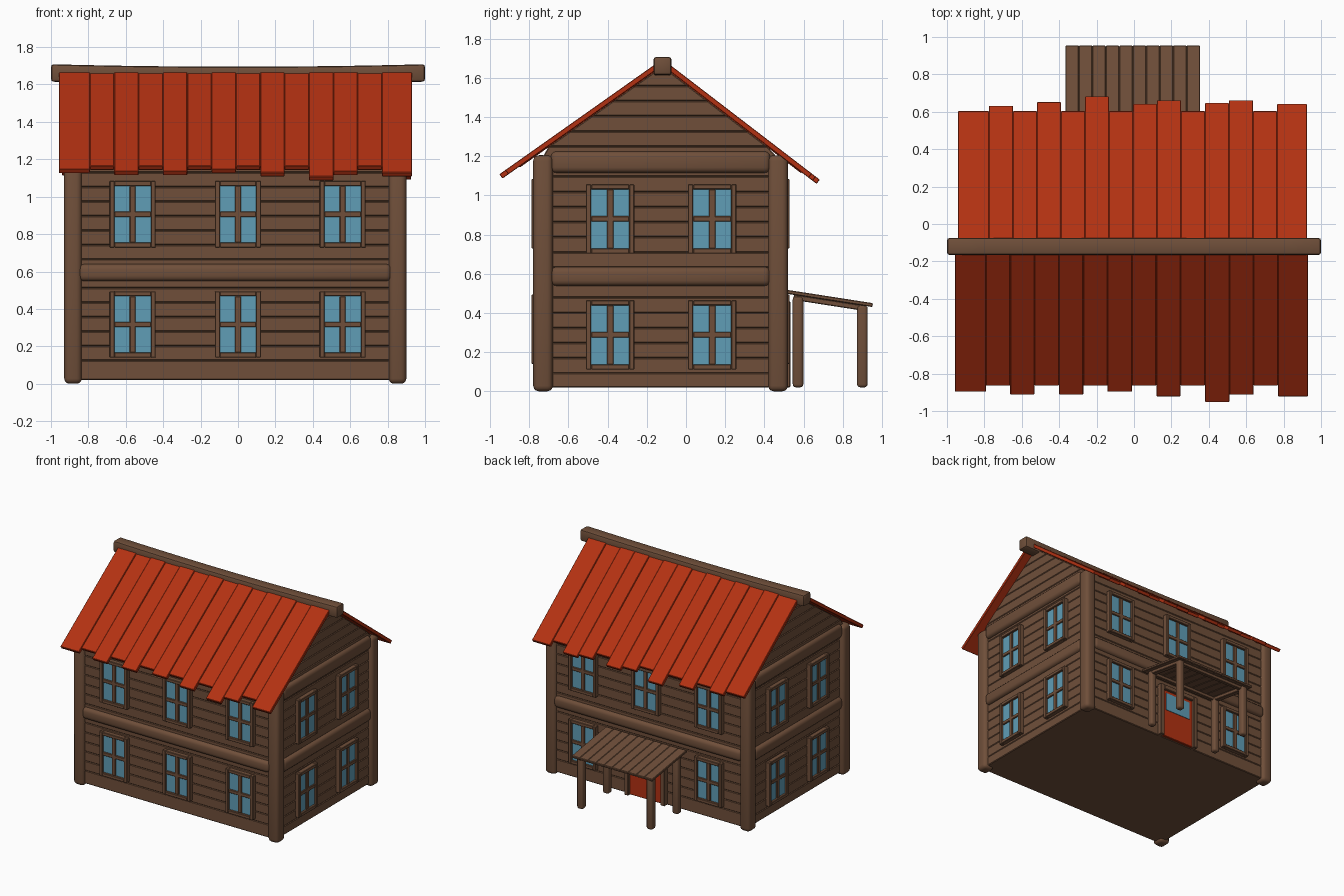
import bpy, bmesh, math
from mathutils import Matrix, Vector

if "Cube" in bpy.data.objects:
    bpy.data.objects.remove(bpy.data.objects["Cube"])


def material(name, rgb):
    m = bpy.data.materials.new(name)
    m.diffuse_color = (*rgb, 1)
    m.use_nodes = True
    m.node_tree.nodes["Principled BSDF"].inputs["Base Color"].default_value = m.diffuse_color
    return m


WOOD = material("brown wood", (0.160, 0.078, 0.042))
RED = material("red paint", (0.450, 0.031, 0.006))
GLASS = material("blue glass", (0.115, 0.340, 0.470))

# House extents (wall surfaces), ridge line and the two roof slopes
X0, X1, Y0, Y1 = -0.893, 0.868, -0.755, 0.495
RIDGE_Y, RIDGE_Z = -0.12, 1.69
SLOPE_F, SLOPE_B = 0.706, 0.767


def add_box(bm, b, bevel=0.0, seg=1, mat=Matrix()):
    """Bevelled box from (x0,x1,y0,y1,z0,z1), moved by a matrix."""
    x0, x1, y0, y1, z0, z1 = b
    m = Matrix.Translation(((x0 + x1) / 2, (y0 + y1) / 2, (z0 + z1) / 2))
    t = bmesh.new()
    bmesh.ops.create_cube(t, size=1, matrix=m @ Matrix.Diagonal((x1 - x0, y1 - y0, z1 - z0, 1)))
    merge(bm, t, bevel, seg, mat)


def merge(bm, t, bevel, seg, mat=Matrix()):
    if bevel:
        bmesh.ops.bevel(t, geom=t.edges[:], offset=bevel, segments=seg, profile=0.5,
                        affect='EDGES', clamp_overlap=True)
    bmesh.ops.transform(t, matrix=mat, verts=t.verts)
    tmp = bpy.data.meshes.new("tmp")
    t.to_mesh(tmp)
    t.free()
    bm.from_mesh(tmp)
    bpy.data.meshes.remove(tmp)


def finish(name, bm, mat):
    bmesh.ops.recalc_face_normals(bm, faces=bm.faces)
    me = bpy.data.meshes.new(name)
    bm.to_mesh(me)
    bm.free()
    me.materials.append(mat)
    ob = bpy.data.objects.new(name, me)
    bpy.context.collection.objects.link(ob)
    return ob


def boxes(name, mat, items, bevel=0.0, seg=1, m=Matrix()):
    bm = bmesh.new()
    for b in items:
        add_box(bm, b, bevel, seg, m)
    return finish(name, bm, mat)


# Floor
boxes("floor", WOOD, [(X0 + 0.01, X1 - 0.01, Y0 + 0.01, Y1 - 0.01, 0.02, 0.05)])

# Horizontal wall planks, front and back
T, PITCH = 0.03, 0.0772
levels = [0.02] + [0.125 + PITCH * i for i in range(15)]
for name, ya, yb in (("front_planks", Y0, Y0 + T), ("back_planks", Y1 - T, Y1)):
    boxes(name, WOOD, [(X0 + 0.01, X1 - 0.01, ya, yb, a, b)
                       for a, b in zip(levels, levels[1:])], 0.005)

# Side planks, with the gable planks cut to the roof slopes
under = RIDGE_Z - 0.03
side_levels = [0.02] + [0.092 + PITCH * i for i in range(20)] + [under - 0.01]
for name, xa in (("left_planks", X0), ("right_planks", X1 - T)):
    bm = bmesh.new()
    for a, b in zip(side_levels, side_levels[1:]):
        t = bmesh.new()
        prof = []
        for z, back in ((a, 0), (a, 1), (b, 1), (b, 0)):
            y = (min(Y1 - 0.01, RIDGE_Y + (under - z) / SLOPE_B) if back
                 else max(Y0 + 0.01, RIDGE_Y - (under - z) / SLOPE_F))
            prof.append(t.verts.new((xa, y, z)))
        f = t.faces.new(prof)
        r = bmesh.ops.extrude_face_region(t, geom=[f])
        bmesh.ops.translate(t, vec=(T, 0, 0),
                            verts=[v for v in r["geom"] if isinstance(v, bmesh.types.BMVert)])
        bmesh.ops.recalc_face_normals(t, faces=t.faces)
        merge(bm, t, 0.005, 1)
    finish(name, bm, WOOD)

# Corner posts
boxes("corner_posts", WOOD, [(x, x + 0.094, y, y + 0.1, 0.0, 1.205)
                             for x in (-0.929, 0.806) for y in (-0.78, 0.42)], 0.028, 3)

# Horizontal beams between storeys and under the gables
boxes("front_back_beams", WOOD, [(-0.85, 0.82, y, y + 0.08, 0.548, 0.64)
                                 for y in (-0.782, 0.442)], 0.028, 3)
boxes("side_beams", WOOD, [(x, x + 0.08, -0.69, 0.43, a, b) for x in (-0.92, 0.815)
                           for a, b in ((0.538, 0.635), (1.115, 1.225))], 0.028, 3)

# Ridge beam with a slight sag
bm = bmesh.new()
add_box(bm, (-1, 1, -0.166, -0.074, 1.615, 1.708), 0.015, 2)
for i in range(-4, 5):
    bmesh.ops.bisect_plane(bm, geom=bm.verts[:] + bm.edges[:] + bm.faces[:],
                           plane_co=(i * 0.2, 0, 0), plane_no=(1, 0, 0))
for v in bm.verts:
    v.co.z -= 0.013 * (1 - v.co.x ** 2)
finish("ridge_beam", bm, WOOD)

# Roof boards: uneven eave ends on each slope
front_ends = [.895, .865, .91, .865, .91, .865, .895, .865, .92, .865, .95, .91, .865, .92]
back_ends = [.605, .63, .605, .65, .605, .68, .605, .64, .66, .605, .645, .66, .605, .64]
for name, sign, slope, ends, xa, xb in (
        ("front_roof_boards", -1, SLOPE_F, front_ends, -0.957, 0.93),
        ("back_roof_boards", 1, SLOPE_B, back_ends, -0.94, 0.925)):
    ang = math.atan(slope)
    m = Matrix.Translation((0, RIDGE_Y, RIDGE_Z)) @ Matrix.Rotation(-sign * ang, 4, 'X')
    bm = bmesh.new()
    inner = [xa + 0.165 + (xb - xa - 0.325) * i / 12 for i in range(13)]
    xs = [xa] + inner + [xb]
    for i, e in enumerate(ends):
        length = (e - sign * RIDGE_Y) / math.cos(ang)
        lift = 0.0 if e < (0.87 if sign < 0 else 0.61) else 0.005
        ya, yb = sorted((sign * 0.03, sign * length))
        add_box(bm, (xs[i], xs[i + 1], ya, yb, lift - 0.027, lift), 0.003, 1, m)
    finish(name, bm, RED)


# Windows, drawn facing -y on the wall surface and turned to each side
def window(name, loc, turn):
    m = Matrix.Translation(loc) @ Matrix.Rotation(math.radians(turn), 4, 'Z')
    w, h, r, d = 0.123, 0.177, 0.026, -0.034
    boxes(name + "_frame", WOOD, [
        (-w, -w + r, d, 0.01, -h, h), (w - r, w, d, 0.01, -h, h),
        (-w + r, w - r, d, 0.01, h - r, h), (-w + r, w - r, d, 0.01, -h, -h + r),
        (-0.016, 0.016, d + 0.008, 0.0, -h + r, h - r),
        (-w + r, w - r, d + 0.008, 0.0, -0.014, 0.014)], 0.003, 1, m)
    boxes(name + "_glass", GLASS, [(-w + r, w - r, -0.016, -0.008, -h + r, h - r)], 0, 1, m)


for z in (0.317, 0.906):
    for x in (-0.563, 0.0, 0.56):
        window("front_window", (x, Y0, z), 0)
        if x or z > 0.5:
            window("back_window", (x, Y1, z), 180)
for z in (0.288, 0.88):
    for y in (-0.387, 0.134):
        window("right_window", (X1, y, z), 90)
        window("left_window", (X0, y, z), -90)

# Back door with its frame and pane
boxes("door", RED, [(-0.145, 0.145, Y1 - 0.01, Y1 + 0.018, 0.025, 0.425)], 0.003)
boxes("door_frame", WOOD, [(-0.18, -0.143, Y1 - 0.01, Y1 + 0.038, 0.02, 0.46),
                           (0.143, 0.18, Y1 - 0.01, Y1 + 0.038, 0.02, 0.46),
                           (-0.143, 0.143, Y1 - 0.01, Y1 + 0.038, 0.422, 0.46)], 0.004)
boxes("door_pane", GLASS, [(-0.115, 0.115, Y1 + 0.014, Y1 + 0.022, 0.255, 0.4)])

# Porch: posts, sloping rafters and roof boards
boxes("porch_posts", WOOD, [(x - 0.027, x + 0.027, y, y + 0.054, 0.02, top)
                            for x in (-0.318, 0.302)
                            for y, top in ((0.545, 0.485), (0.873, 0.44))], 0.016, 3)
tilt = Matrix.Translation((0, 0.515, 0.518)) @ Matrix.Rotation(-math.atan(0.155), 4, 'X')
boxes("porch_rafters", WOOD, [(x - 0.02, x + 0.02, 0.04, 0.405, -0.046, -0.018)
                              for x in (-0.318, 0.302)], 0.004, 1, tilt)
boxes("porch_cross_beams", WOOD, [(-0.335, 0.32, y, y + 0.035, -0.044, -0.018)
                                  for y in (0.04, 0.37)], 0.004, 1, tilt)
boxes("porch_roof_boards", WOOD, [(-0.367 + 0.072 * i, -0.367 + 0.072 * (i + 1), 0.0, 0.445,
                                   -0.02, 0.0) for i in range(10)], 0.004, 1, tilt)

# Smooth the rounded beams, keep hard edges sharp
bpy.ops.object.select_all(action='SELECT')
bpy.context.view_layer.objects.active = bpy.context.scene.objects[0]
bpy.ops.object.shade_smooth_by_angle(angle=math.radians(35))
